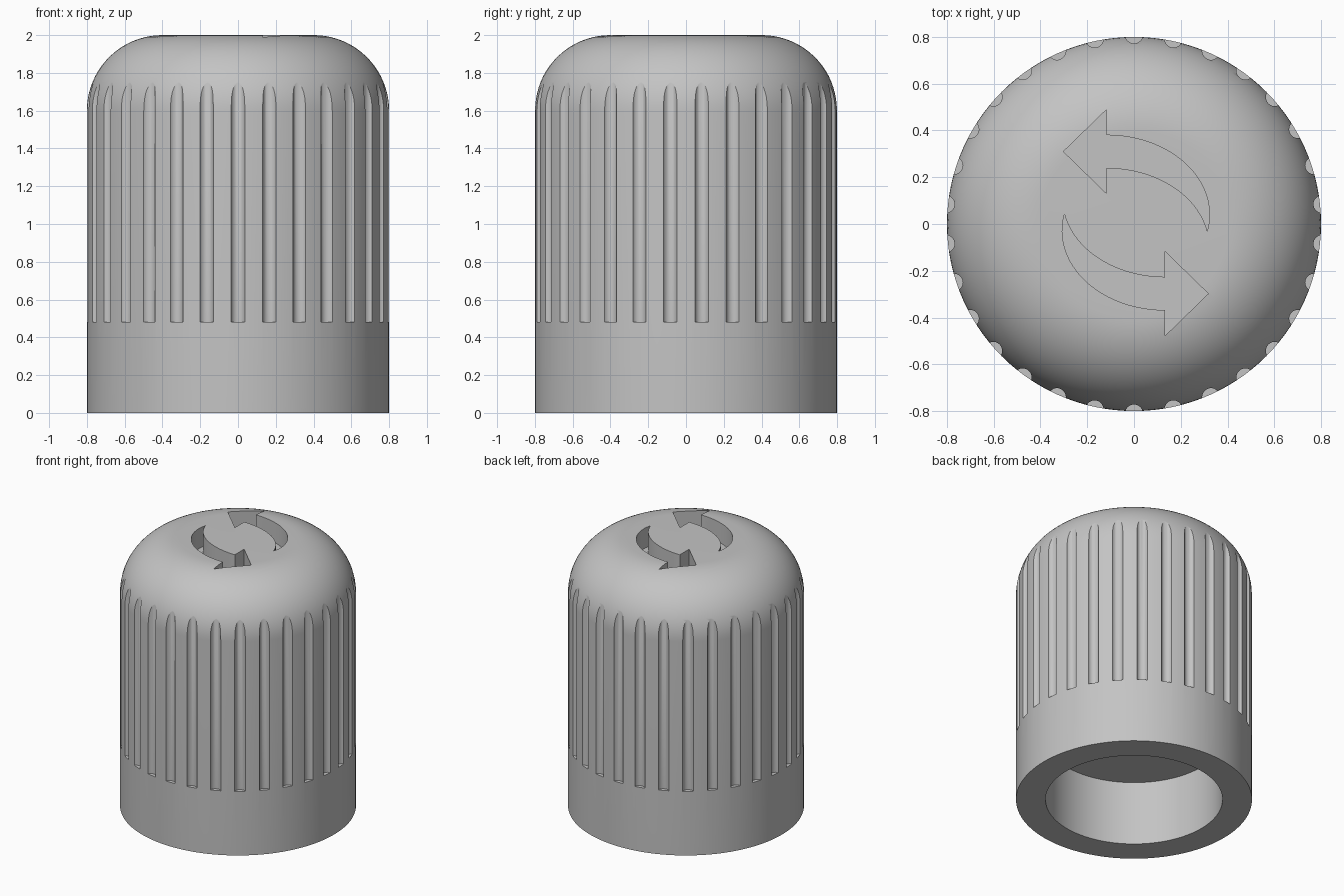
import bpy, bmesh
from math import pi, sin, cos, asin, radians
from mathutils import Matrix, Vector

if "Cube" in bpy.data.objects:
    bpy.data.objects.remove(bpy.data.objects["Cube"])

SEGMENTS = 120
GROOVES = 30
RADIUS, HEIGHT, FILLET = 0.8, 2.0, 0.4
BORE_RADIUS, BORE_DEPTH = 0.6, 0.48
ARROW_DEPTH = 0.15

grey = bpy.data.materials.new("grey plastic")
grey.use_nodes = True
grey.diffuse_color = (0.55, 0.55, 0.55, 1)
grey.node_tree.nodes["Principled BSDF"].inputs["Base Color"].default_value = (0.55, 0.55, 0.55, 1)


def make_object(name, bm):
    bmesh.ops.recalc_face_normals(bm, faces=bm.faces)
    mesh = bpy.data.meshes.new(name)
    bm.to_mesh(mesh)
    bm.free()
    mesh.materials.append(grey)
    obj = bpy.data.objects.new(name, mesh)
    bpy.context.collection.objects.link(obj)
    return obj


# Cap body: profile from the bore ceiling, round the rim and over the dome
profile = [(0, BORE_DEPTH), (BORE_RADIUS, BORE_DEPTH), (BORE_RADIUS, 0), (RADIUS, 0)]
for i in range(21):
    a = pi / 2 * i / 20
    profile.append((RADIUS - FILLET + FILLET * cos(a), HEIGHT - FILLET + FILLET * sin(a)))
profile.append((0, HEIGHT))
bm = bmesh.new()
verts = [bm.verts.new((r, 0, z)) for r, z in profile]
edges = [bm.edges.new(pair) for pair in zip(verts, verts[1:])]
bmesh.ops.spin(bm, geom=verts + edges, cent=(0, 0, 0), axis=(0, 0, 1),
               angle=2 * pi, steps=SEGMENTS, use_duplicate=False)
bmesh.ops.remove_doubles(bm, verts=bm.verts, dist=0.0001)
cap = make_object("cap_body", bm)

# Grip grooves: a ring of thin upright rods, flat at the foot
bm = bmesh.new()
for i in range(GROOVES):
    place = Matrix.Rotation(2 * pi * i / GROOVES + pi / 2, 4, 'Z') @ Matrix.Translation((0.81, 0, 1.19))
    bmesh.ops.create_cone(bm, cap_ends=True, segments=24, radius1=0.038, radius2=0.038,
                          depth=1.42, matrix=place)
groove_cutter = make_object("groove_cutter", bm)

# Curved arrows: two equal elliptical arcs, one below the other, meeting at the tail
WIDE, TALL, BAND, BASE_X, MID_Y = 0.44, 0.34, 0.14, -0.117, -0.03
tail = asin(BAND / 2 / TALL)
outline = [(BASE_X, 0.13), (-0.302, 0.31), (BASE_X, 0.49)]
STEPS = 24
for i in range(STEPS + 1):
    a = pi / 2 - (pi / 2 + tail) * i / STEPS
    outline.append((BASE_X + WIDE * cos(a), MID_Y + BAND / 2 + TALL * sin(a)))
for i in range(1, STEPS + 1):
    a = tail + (pi / 2 - tail) * i / STEPS
    outline.append((BASE_X + WIDE * cos(a), MID_Y - BAND / 2 + TALL * sin(a)))
bm = bmesh.new()
centre = Vector((0.008, 0.006, 0))
for turn in (0, pi):
    spin = Matrix.Translation(centre) @ Matrix.Rotation(turn, 4, 'Z') @ Matrix.Translation(-centre)
    face = bm.faces.new([bm.verts.new(spin @ Vector((x, y, HEIGHT - ARROW_DEPTH))) for x, y in outline])
    top = bmesh.ops.extrude_face_region(bm, geom=[face])["geom"]
    bmesh.ops.translate(bm, vec=(0, 0, ARROW_DEPTH + 0.1),
                        verts=[v for v in top if isinstance(v, bmesh.types.BMVert)])
arrow_cutter = make_object("arrow_cutter", bm)

# Cut the grooves and arrows, then discard the cutters
bpy.ops.object.select_all(action='DESELECT')
cap.select_set(True)
bpy.context.view_layer.objects.active = cap
for cutter in (groove_cutter, arrow_cutter):
    cutter.hide_render = True
    mod = cap.modifiers.new(cutter.name, 'BOOLEAN')
    mod.operation = 'DIFFERENCE'
    mod.solver = 'EXACT'
    mod.object = cutter
    bpy.ops.object.modifier_apply(modifier=mod.name)
    bpy.data.objects.remove(cutter)

bpy.ops.object.shade_smooth_by_angle(angle=radians(30))
